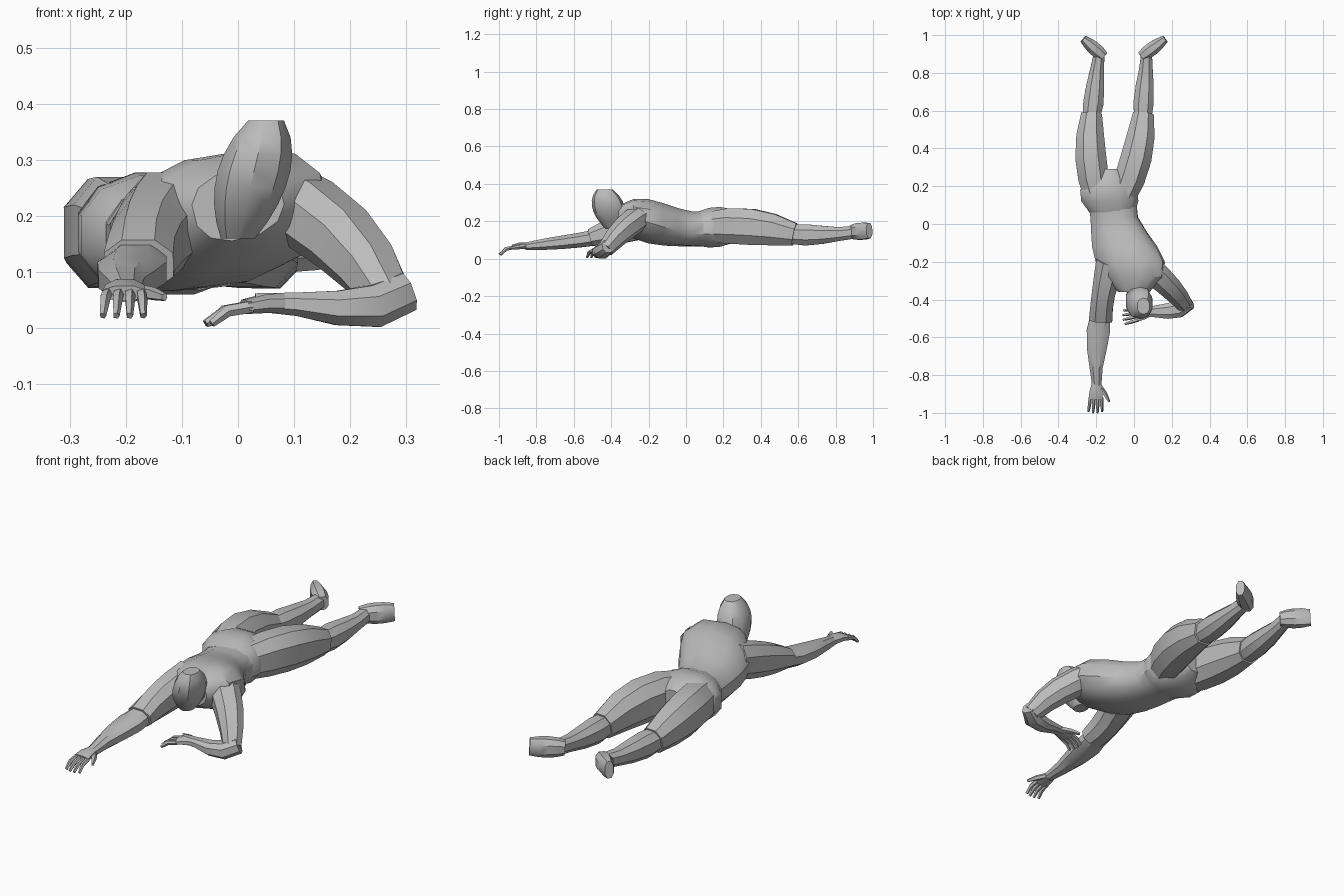
import bpy, bmesh, math
from mathutils import Vector

cube = bpy.data.objects.get("Cube")
if cube:
    bpy.data.objects.remove(cube, do_unlink=True)

grey = bpy.data.materials.new("plain grey")
grey.use_nodes = True
tone = (.5, .5, .5, 1)
grey.diffuse_color = tone
grey.node_tree.nodes["Principled BSDF"].inputs["Base Color"].default_value = tone

UP = Vector((0, 0, 1))
BACK = Vector((0, 1, 0))
SQUARENESS = .85


def oval(centre, along, reference, width, height, sides, roll):
    """Points of a slightly squared oval standing across a direction."""
    side = along.cross(reference).normalized()
    top = side.cross(along)
    u = side * math.cos(roll) + top * math.sin(roll)
    v = top * math.cos(roll) - side * math.sin(roll)
    reach = math.cos(math.pi / sides)
    points = []
    for k in range(sides):
        angle = math.tau * (k + .5) / sides
        c, s = math.cos(angle) / reach, math.sin(angle) / reach
        c = math.copysign(abs(c) ** SQUARENESS, c)
        s = math.copysign(abs(s) ** SQUARENESS, s)
        points.append(centre + u * width * c + v * height * s)
    return points


def skin(name, outlines):
    """Join matching outlines into one closed mesh object."""
    bm = bmesh.new()
    loops = [[bm.verts.new(p) for p in outline] for outline in outlines]
    for a, b in zip(loops, loops[1:]):
        for k in range(len(a)):
            bm.faces.new((a[k - 1], a[k], b[k], b[k - 1]))
    bm.faces.new(loops[0])
    bm.faces.new(loops[-1])
    bmesh.ops.recalc_face_normals(bm, faces=bm.faces)
    mesh = bpy.data.meshes.new(name)
    bm.to_mesh(mesh)
    bm.free()
    mesh.materials.append(grey)
    obj = bpy.data.objects.new(name, mesh)
    bpy.context.collection.objects.link(obj)
    bpy.ops.object.select_all(action="DESELECT")
    obj.select_set(True)
    bpy.context.view_layer.objects.active = obj
    bpy.ops.object.shade_smooth_by_angle(angle=math.radians(35))


def limb(name, *stations, sides=8, steps=4, axis=None, lean=0):
    """Smooth tube through stations of x, y, z, half width, half height."""
    last = len(stations) - 1
    rows = []
    for i in range(steps + 1):
        t = last * i / steps
        blend = [math.prod((t - k) / (j - k) for k in range(last + 1) if k != j)
                 for j in range(last + 1)]
        rows.append([sum(w * v for w, v in zip(blend, values))
                     for values in zip(*stations)])
    centres = [Vector(row[:3]) for row in rows]
    outlines = []
    for i, (centre, row) in enumerate(zip(centres, rows)):
        along = axis or (centres[min(i + 1, steps)] - centres[max(i - 1, 0)]).normalized()
        roll = math.radians(lean * (1 - i / steps))
        outlines.append(oval(centre, along, UP, row[3], row[4], sides, roll))
    skin(name, outlines)


# Torso, leaning with its left shoulder raised, and the pelvis under its hem
limb("torso", (0, -.36, .22, .08, .06), (-.02, -.2, .2, .18, .11),
     (-.08, -.04, .168, .145, .098), (-.115, .11, .16, .128, .095),
     sides=12, steps=6, axis=BACK, lean=14)
limb("pelvis", (-.115, .06, .16, .12, .09), (-.135, .18, .17, .15, .107),
     (-.13, .29, .175, .05, .065), sides=12, axis=BACK)

# Neck, and an egg-shaped head narrowing to the chin
limb("neck", (-.01, -.28, .22, .07, .06), (.02, -.36, .24, .05, .05),
     (.03, -.42, .27, .045, .05), steps=2)
chin, crown = Vector((0, -.39, .16)), Vector((.05, -.435, .37))
rings = 7
head = []
for i in range(rings + 1):
    t = i / rings
    swell = math.sin(math.pi * (.12 + .8 * t)) ** .6
    jaw = .8 + .25 * t
    head.append(oval(chin.lerp(crown, t), UP, -BACK,
                     .07 * swell * jaw, .09 * swell * jaw, 10, 0))
skin("head", head)

# Legs, mirrored about a line that drifts with the lean of the body
LEG_PARTS = {
    "thigh": ((.06, .13, .17, .07, .08), (.12, .35, .17, .082, .096),
              (.137, .58, .13, .055, .06)),
    "calf": ((.137, .55, .13, .045, .05), (.132, .67, .127, .053, .055),
             (.13, .79, .13, .04, .04), (.125, .91, .143, .028, .034)),
    "foot": ((.1, .885, .142, .028, .033), (.155, .93, .146, .036, .045),
             (.217, .98, .15, .02, .04)),
}
for label, sign in (("left", 1), ("right", -1)):
    for part, stations in LEG_PARTS.items():
        placed = [(sign * offset + .09 * y - .14, y, *rest)
                  for offset, y, *rest in stations]
        limb(f"{label}_{part}", *placed)

# Right arm stretched forward, with a loose sleeve over the elbow
limb("right_upper_arm", (-.12, -.2, .2, .08, .08), (-.16, -.36, .155, .062, .075),
     (-.177, -.51, .113, .062, .046))
limb("right_forearm", (-.177, -.47, .115, .05, .042), (-.192, -.6, .095, .06, .038),
     (-.2, -.73, .08, .04, .032), (-.197, -.86, .066, .024, .02))

# Left arm bent, with the elbow on the ground
limb("left_upper_arm", (.06, -.22, .24, .07, .06), (.185, -.33, .16, .06, .06),
     (.27, -.43, .05, .04, .04))
limb("left_forearm", (.3, -.42, .065, .03, .035), (.22, -.455, .036, .045, .036),
     (.13, -.463, .04, .034, .024), (.03, -.465, .046, .022, .016))


def hand(label, wrist, forward, across, drop):
    """Palm, four drooping fingers and a thumb, laid out from the wrist."""
    wrist = Vector(wrist)
    forward, across = Vector(forward).normalized(), Vector(across).normalized()

    def station(reach, sideways, sink, width, height):
        place = wrist + forward * reach + across * sideways - UP * sink * drop
        return (*place, width, height)

    limb(f"{label}_palm", station(0, 0, 0, .022, .018),
         station(.05, 0, 0, .034, .017), station(.09, 0, .008, .038, .013), steps=2)
    for i in range(4):
        spread = (i - 1.5) * .02
        tip = .165 - .007 * abs(i - 1.5)
        limb(f"{label}_finger_{i + 1}", station(.08, spread, .008, .008, .009),
             station(.125, spread * 1.1, .018, .008, .009),
             station(tip, spread * 1.2, .048, .005, .006), sides=5, steps=2)
    limb(f"{label}_thumb", station(.025, .02, .004, .012, .011),
         station(.065, .05, .009, .01, .01),
         station(.105, .072, .015, .005, .006), sides=5, steps=2)


hand("right", (-.2, -.837, .07), (-.03, -1, 0), (1, 0, 0), 1)
hand("left", (.1, -.46, .044), (-1, -.22, 0), (-.1, 1, 0), .75)
